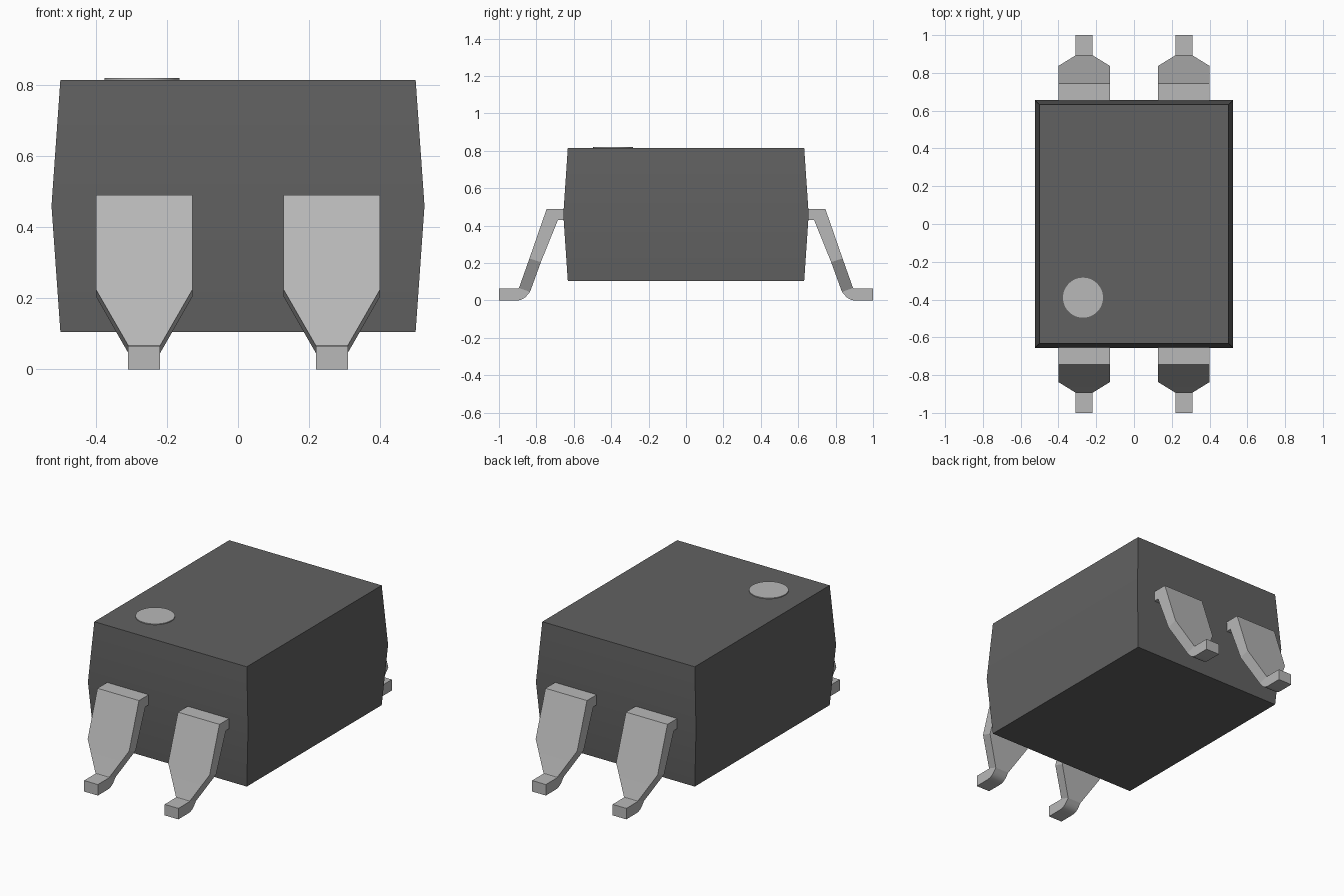
import bpy, bmesh, math

cube = bpy.data.objects.get("Cube")
if cube:
    bpy.data.objects.remove(cube, do_unlink=True)


def make_material(name, value):
    mat = bpy.data.materials.new(name)
    mat.use_nodes = True
    color = (value, value, value, 1.0)
    mat.diffuse_color = color
    mat.node_tree.nodes["Principled BSDF"].inputs["Base Color"].default_value = color
    return mat


dark_plastic = make_material("dark grey plastic", 0.12)
metal = make_material("light grey metal", 0.48)


def loft(name, rings, mat):
    """Skin a closed solid through four-cornered rings."""
    bm = bmesh.new()
    loops = [[bm.verts.new(p) for p in ring] for ring in rings]
    for a, b in zip(loops, loops[1:]):
        for i in range(4):
            j = (i + 1) % 4
            bm.faces.new((a[i], a[j], b[j], b[i]))
    bm.faces.new(loops[0])
    bm.faces.new(loops[-1])
    bmesh.ops.recalc_face_normals(bm, faces=bm.faces)
    mesh = bpy.data.meshes.new(name)
    bm.to_mesh(mesh)
    bm.free()
    mesh.materials.append(mat)
    obj = bpy.data.objects.new(name, mesh)
    bpy.context.collection.objects.link(obj)
    bpy.ops.object.select_all(action='DESELECT')
    obj.select_set(True)
    bpy.context.view_layer.objects.active = obj
    bpy.ops.object.shade_smooth_by_angle(angle=math.radians(20))
    return obj


# Package body, widest at its waist
def body_ring(hx, hy, z):
    return [(-hx, -hy, z), (hx, -hy, z), (hx, hy, z), (-hx, hy, z)]


loft("package_body", [body_ring(0.50, 0.632, 0.105),
                      body_ring(0.525, 0.656, 0.46),
                      body_ring(0.50, 0.632, 0.815)], dark_plastic)

# Lead stations: outer y, outer z, inner y, inner z, half width
WIDE, NARROW = 0.136, 0.045
stations = [
    (0.62, 0.49, 0.62, 0.43, WIDE),
    (0.745, 0.49, 0.685, 0.43, WIDE),
    (0.837, 0.225, 0.776, 0.205, WIDE),
    (0.893, 0.067, 0.834, 0.046, NARROW),
]
# Rounded heel under the foot
for k in range(1, 6):
    a = math.radians(20 + 14 * k)
    stations.append((0.893 + 0.003 * k, 0.065,
                     0.905 - 0.07 * math.cos(a), 0.07 - 0.07 * math.sin(a), NARROW))
stations.append((1.0, 0.065, 1.0, 0.0, NARROW))

# Four gull-wing leads
for x, side in ((0.264, "left"), (-0.264, "right")):
    for s, end in ((-1, "front"), (1, "back")):
        rings = [[(x - w, s * yo, zo), (x + w, s * yo, zo),
                  (x + w, s * yi, zi), (x - w, s * yi, zi)]
                 for yo, zo, yi, zi, w in stations]
        loft(f"{end}_{side}_lead", rings, metal)

# Round orientation mark on the top
bpy.ops.mesh.primitive_cylinder_add(vertices=48, radius=0.106, depth=0.009,
                                    location=(-0.27, -0.39, 0.8155))
mark = bpy.context.object
mark.name = "orientation_mark"
mark.data.materials.append(metal)
bpy.ops.object.shade_smooth_by_angle(angle=math.radians(30))
